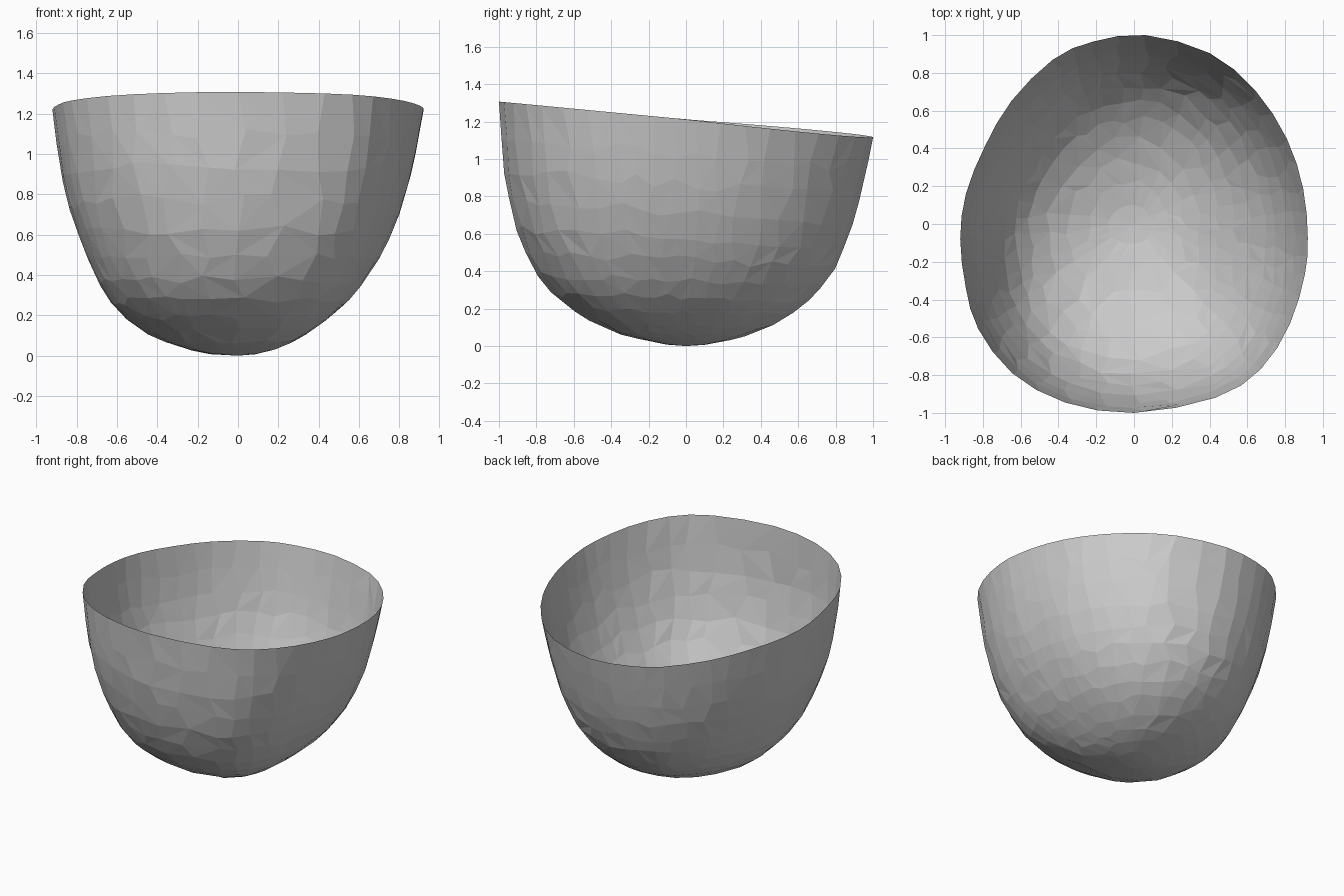
import bpy, bmesh, math, random
from mathutils import Vector

if "Cube" in bpy.data.objects:
    bpy.data.objects.remove(bpy.data.objects["Cube"])

random.seed(4)

# Rim outline seen from above
RIM = [(.92, -.07), (.896, .185), (.81, .45), (.64, .71), (.40, .905), (.06, 1),
       (-.22, .965), (-.43, .87), (-.65, .65), (-.79, .41), (-.89, .16), (-.92, -.08),
       (-.89, -.34), (-.825, -.555), (-.645, -.79), (-.365, -.945), (0, -1),
       (.43, -.92), (.67, -.77), (.825, -.53), (.905, -.265)]

# Wall profiles: (height fraction, reach fraction) toward each side
RIGHT = [(0, 0), (.04, .25), (.123, .435), (.227, .598), (.34, .717), (.45, .80),
         (.63, .896), (.795, .95), (1, 1)]
LEFT = [(0, 0), (.006, .15), (.029, .286), (.082, .476), (.179, .649), (.295, .751),
        (.47, .849), (.63, .923), (.795, .966), (1, 1)]
FRONT = [(0, 0), (.02, .19), (.057, .396), (.127, .567), (.222, .727), (.295, .80),
         (.455, .90), (.613, .95), (.743, .98), (1, 1)]
BACK = [(0, 0), (.014, .155), (.07, .396), (.1875, .62), (.34, .78), (.5625, .888),
        (.745, .94), (1, 1)]


def rim_point(u):
    """Smooth closed curve through the rim points, u in 0..1."""
    n = len(RIM)
    i, t = int(u % 1 * n), u % 1 * n % 1
    a, b, c, d = (Vector(RIM[(i + k) % n]) for k in (-1, 0, 1, 2))
    return .5 * (2 * b + (c - a) * t + (2 * a - 5 * b + 4 * c - d) * t * t
                 + (3 * b - a - 3 * c + d) * t ** 3)


def reach(profile, s):
    """Reach at s, the square root of the height fraction."""
    for (h0, r0), (h1, r1) in zip(profile, profile[1:]):
        s0, s1 = math.sqrt(h0), math.sqrt(h1)
        if s <= s1:
            return r0 + (r1 - r0) * (s - s0) / (s1 - s0)
    return 1


def wall_point(u, s):
    p = rim_point(u)
    rim_z = 1.212 - .095 * p.y - .02 * p.x * max(p.y, 0)
    d = p.normalized()
    fx = reach(RIGHT if d.x > 0 else LEFT, s)
    fy = reach(FRONT if d.y < 0 else BACK, s)
    f = fx * d.x ** 2 + fy * d.y ** 2
    return (p.x * f, p.y * f, rim_z * s * s)


# Open thin bowl: rings of slightly irregular triangles
SEGS, RINGS = 42, 13
bm = bmesh.new()
rings = []
for r in range(1, RINGS + 1):
    n = SEGS if r > 4 else SEGS // 2
    inner = r < RINGS
    ring = []
    for k in range(n):
        du = random.uniform(-.25, .25) / n if inner else 0
        ds = random.uniform(-.2, .2) / RINGS if inner and r > 1 else 0
        ring.append(bm.verts.new(wall_point((k / n + du) % 1, r / RINGS + ds)))
    rings.append(ring)

bottom = bm.verts.new((0, 0, 0))
for k in range(len(rings[0])):
    bm.faces.new((bottom, rings[0][(k + 1) % len(rings[0])], rings[0][k]))
for low, high in zip(rings, rings[1:]):
    n, m = len(low), len(high)
    for k in range(n):
        a, b = low[k], low[(k + 1) % n]
        if m == n:
            c, d = high[k], high[(k + 1) % m]
            flip = random.random() < .5
            tris = [(a, b, d), (a, d, c)] if flip else [(a, b, c), (b, d, c)]
        else:
            c, e, d = high[2 * k], high[2 * k + 1], high[(2 * k + 2) % m]
            tris = [(a, e, c), (a, b, e), (b, d, e)]
        for t in tris:
            bm.faces.new(t)
mesh = bpy.data.meshes.new("bowl")
bm.to_mesh(mesh)
bm.free()
bpy.context.collection.objects.link(bpy.data.objects.new("bowl", mesh))
